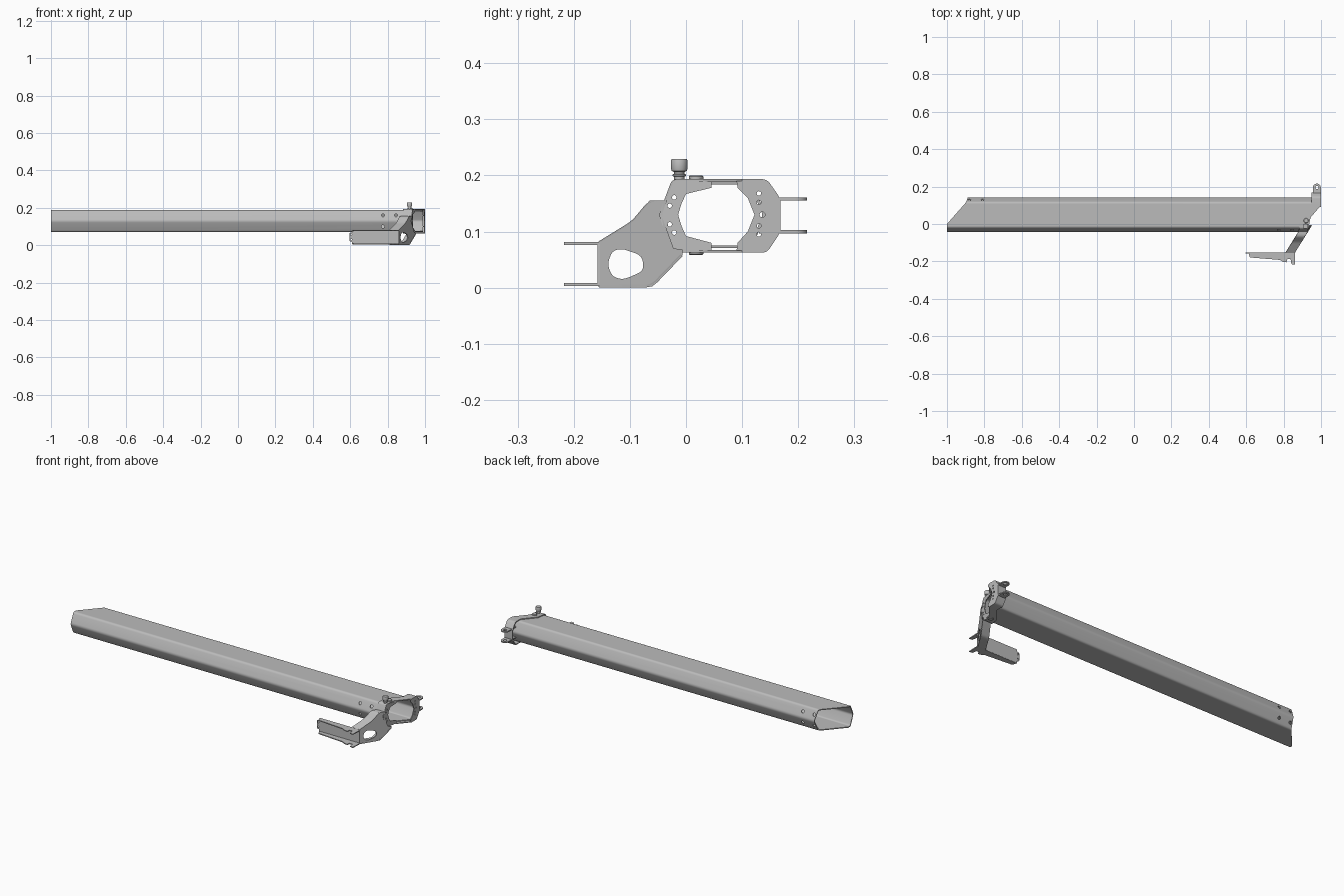
import bpy, bmesh, math
from mathutils import Vector

if "Cube" in bpy.data.objects:
    bpy.data.objects.remove(bpy.data.objects["Cube"], do_unlink=True)


def material(name, value):
    m = bpy.data.materials.new(name)
    m.use_nodes = True
    m.diffuse_color = (value, value, value, 1)
    m.node_tree.nodes["Principled BSDF"].inputs["Base Color"].default_value = (value, value, value, 1)
    return m


STEEL = material("grey steel", 0.5)
SHEET = 0.005


def make(name, bm):
    bmesh.ops.recalc_face_normals(bm, faces=bm.faces)
    me = bpy.data.meshes.new(name)
    bm.to_mesh(me)
    bm.free()
    ob = bpy.data.objects.new(name, me)
    bpy.context.collection.objects.link(ob)
    me.materials.append(STEEL)
    return ob


def select(ob):
    bpy.ops.object.select_all(action='DESELECT')
    ob.select_set(True)
    bpy.context.view_layer.objects.active = ob


def smooth(ob):
    select(ob)
    bpy.ops.object.shade_smooth_by_angle(angle=math.radians(30))


def rounded(pts, r, closed=True, steps=4):
    """Replace every corner with a short curve."""
    out, n = [], len(pts)
    for i, p in enumerate(pts):
        p = Vector(p)
        if not closed and i in (0, n - 1):
            out.append(p)
            continue
        a, b = Vector(pts[i - 1]) - p, Vector(pts[(i + 1) % n]) - p
        s, e = p + a.normalized() * min(r, a.length * .45), p + b.normalized() * min(r, b.length * .45)
        for k in range(steps + 1):
            t = k / steps
            out.append(s * (1 - t) ** 2 + p * 2 * t * (1 - t) + e * t * t)
    return out


def ribbon(name, path, x0, x1, closed=True):
    """Bent sheet following a (y, z) path; its ends lie at x0(y) and x1(y)."""
    bm = bmesh.new()
    rows = [[bm.verts.new((f(y), y, z)) for f in (x0, x1)] for y, z in path]
    for i in range(len(rows) - (not closed)):
        a, b = rows[i], rows[(i + 1) % len(rows)]
        bm.faces.new((a[0], a[1], b[1], b[0]))
    ob = make(name, bm)
    mod = ob.modifiers.new("sheet", 'SOLIDIFY')
    mod.thickness, mod.offset, mod.use_even_offset = SHEET, 0, True
    select(ob)
    bpy.ops.object.modifier_apply(modifier=mod.name)
    return ob


def plate(name, pts, place):
    """Flat plate; place(u, v, t) puts the outline in space for t = 0 and 1."""
    bm = bmesh.new()
    a, b = ([bm.verts.new(place(u, v, t)) for u, v in pts] for t in (0, 1))
    bm.faces.new(a)
    bm.faces.new(b)
    for i in range(len(a)):
        j = (i + 1) % len(a)
        bm.faces.new((a[i], a[j], b[j], b[i]))
    return make(name, bm)


def circle(c, r, n=20):
    return [(c[0] + r * math.cos(k * math.tau / n), c[1] + r * math.sin(k * math.tau / n)) for k in range(n)]


def cut(ob, outlines, place):
    """Cut outlines through a part."""
    for o in outlines:
        cutter = plate("cutter", o, place)
        mod = ob.modifiers.new("hole", 'BOOLEAN')
        mod.object, mod.operation, mod.solver = cutter, 'DIFFERENCE', 'EXACT'
        select(ob)
        bpy.ops.object.modifier_apply(modifier=mod.name)
        bpy.data.objects.remove(cutter, do_unlink=True)


def turned(name, x, y, profile, n=24):
    """Round part on a vertical axis from (radius, z) pairs."""
    bm = bmesh.new()
    rings = [[bm.verts.new((px, py, z)) for px, py in circle((x, y), r, n)] for r, z in profile]
    for a, b in zip(rings, rings[1:]):
        for i in range(n):
            j = (i + 1) % n
            bm.faces.new((a[i], a[j], b[j], b[i]))
    bm.faces.new(rings[0])
    bm.faces.new(rings[-1])
    smooth(make(name, bm))


def along_x(lo, hi):
    return lambda y, z, t: (lo + (hi - lo) * t, y, z)


def along_y(lo, hi):
    return lambda x, z, t: (x, lo + (hi - lo) * t, z)


def along_z(lo, hi):
    return lambda x, y, t: (x, y, lo + (hi - lo) * t)


# End lines of the beam and collar in plan
def far_end(y):
    return -1 if y < 0 else -1 + .11 * min(y / .125, 1)


def near_end(y):
    if y < .03:
        return .94 + (y - .03) * .15
    return min(.94 + (y - .03) * .86, 1)


# Hollow six-sided beam
beam_path = [(-.043, .13), (-.018, .186), (0, .186), (.03, .186), (.1, .186), (.115, .186),
             (.14, .13), (.115, .073), (.1, .073), (.03, .073), (0, .073), (-.018, .073)]
beam = ribbon("beam", rounded(beam_path, .009), far_end, lambda y: near_end(y) - .012)
cut(beam, [circle((x, z), .008) for x in (.775, .845) for z in (.16, .1)], along_y(-.08, .03))
cut(beam, [circle((x, z), .008) for x in (-.88, -.81) for z in (.16, .1)], along_y(.08, .18))
smooth(beam)

# Collar around the near end
collar_path = [(-.046, .13), (-.023, .191), (.03, .191), (.1, .191), (.143, .191), (.166, .158),
               (.166, .1), (.143, .065), (.1, .065), (.03, .065), (-.023, .065)]
smooth(ribbon("collar", rounded(collar_path, .008), lambda y: near_end(y) - .05, near_end))

# End plates of the collar
back = plate("collar_back_plate", [(.09, .19), (.143, .19), (.166, .158), (.166, .1), (.143, .066),
             (.09, .066), (.092, .08), (.11, .1), (.122, .13), (.11, .16), (.092, .178)],
             lambda y, z, t: (near_end(.1) - SHEET * t, y, z))
cut(back, [circle((.13, z), .004, 12) for z in (.095, .11, .152, .168)] + [circle((.136, .13), .005, 12)],
    along_x(.9, 1.1))


def slant(y, z, t):
    return (.937 + y * .2 - SHEET * t, y, z)


front = plate("collar_front_plate", [(.045, .19), (-.022, .19), (-.046, .13), (-.022, .066), (.045, .066),
              (.045, .08), (0, .092), (-.008, .11), (-.014, .13), (-.008, .15), (0, .167), (.045, .178)], slant)
cut(front, [circle((y, z), .004, 12) for y, z in ((-.021, .098), (-.029, .113), (-.029, .146), (-.021, .161))],
    along_x(.85, 1))

# Pair of ears behind the collar
for side, z in (("upper", .158), ("lower", .1)):
    arc = [(.978 + .021 * math.cos(a), .195 + .021 * math.sin(a)) for a in (k * math.pi / 10 for k in range(11))]
    ear = plate(side + "_ear", [(.999, .13)] + arc + [(.957, .13)], along_z(z - .003, z + .003))
    cut(ear, [circle((.978, .195), .009)], along_z(z - .02, z + .02))
    smooth(ear)


# Slanted bracket with a window and folded edges
def slope(y):
    return .955 + .62 * y


bracket = plate("bracket", [(-.157, .002), (-.06, .002), (-.006, .058), (-.006, .068), (-.022, .07),
                (-.044, .13), (-.034, .155), (-.065, .155), (-.095, .118), (-.157, .08)],
                lambda y, z, t: (slope(y) - SHEET * t, y, z))
window = [(-.14, .042), (-.132, .065), (-.115, .07), (-.078, .057), (-.075, .03), (-.112, .014), (-.132, .02)]
cut(bracket, [rounded(window, .012)], along_x(.7, 1.1))
for name, path in (("bracket_upper_fold", [(-.155, .08), (-.095, .117), (-.065, .153), (-.036, .153)]),
                   ("bracket_lower_fold", [(-.155, .003), (-.061, .003), (-.008, .058)])):
    smooth(ribbon(name, rounded(path, .012, False), lambda y: slope(y) - .05, slope, False))

# Channel-shaped side arm
web = plate("arm_web", rounded([(.61, .004), (.86, .004), (.86, .079), (.61, .079), (.61, .068), (.597, .066),
            (.597, .02), (.61, .018)], .004), along_y(-.158, -.153))
cut(web, [circle((.605, z), .004, 12) for z in (.03, .056)], along_y(-.2, -.1))
flange = [(.612, -.154), (.62, -.179), (.78, -.192), (.797, -.202), (.815, -.205), (.82, -.188), (.837, -.188),
          (.842, -.215), (.86, -.217), (.862, -.154)]
for side, z in (("upper", .076), ("lower", .003)):
    plate("arm_" + side + "_flange", flange, along_z(z, z + SHEET))

# Clamp knob and bolt heads
turned("clamp_knob", .917, -.012, [(.009, .19), (.009, .198), (.012, .199), (.012, .202), (.009, .203),
       (.009, .206), (.0135, .208), (.0145, .211), (.0145, .227), (.0135, .229)])
turned("upper_bolt_head", .92, .018, [(.013, .192), (.013, .198), (.011, .2)])
turned("lower_bolt_head", .92, .018, [(.011, .058), (.013, .06), (.013, .066)])
